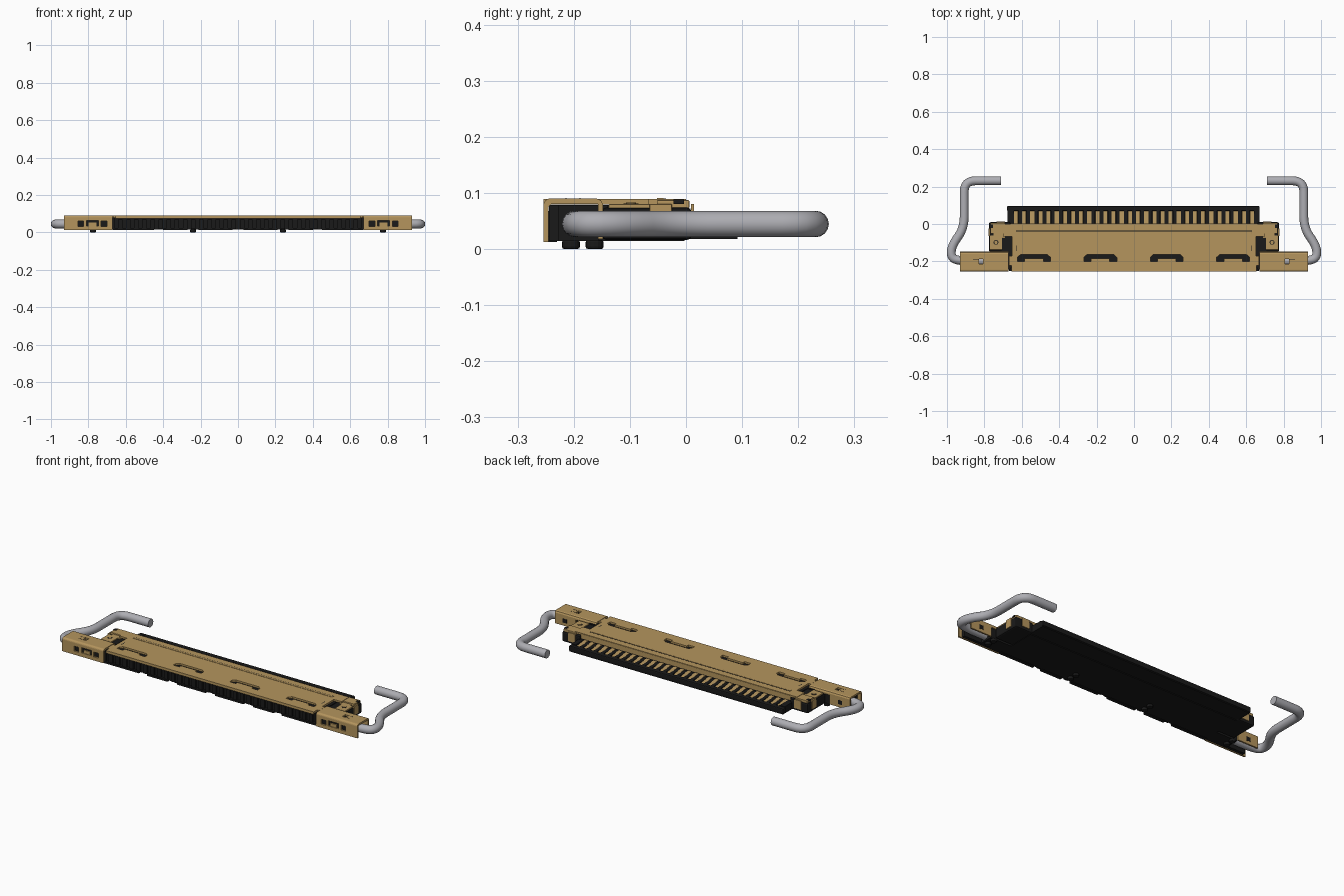
import bpy, bmesh, math
from mathutils import Vector

if "Cube" in bpy.data.objects:
    bpy.data.objects.remove(bpy.data.objects["Cube"])


def material(name, rgb):
    m = bpy.data.materials.new(name)
    m.diffuse_color = (*rgb, 1)
    m.use_nodes = True
    m.node_tree.nodes["Principled BSDF"].inputs["Base Color"].default_value = m.diffuse_color
    return m


GOLD = material("gold_metal", (0.46, 0.30, 0.11))
BLACK = material("black_plastic", (0.010, 0.010, 0.010))
GREY = material("grey_wire", (0.42, 0.42, 0.45))


def box(x0, x1, y0, y1, z0, z1):
    return ('z', [(x0, y0), (x1, y0), (x1, y1), (x0, y1)], z0, z1)


def disc(x, y, r, z0, z1, n=16):
    return ('z', [(x + r * math.cos(i * math.tau / n), y + r * math.sin(i * math.tau / n))
                  for i in range(n)], z0, z1)


def build(name, solids, mat, mirror=False, bevel=0):
    """One object from extruded outlines: axis, 2D points, low, high."""
    bm = bmesh.new()
    for axis, pts, lo, hi in solids:
        for s in ((1, -1) if mirror else (1,)):
            place = (lambda p, h: (s * p[0], p[1], h)) if axis == 'z' else \
                    (lambda p, h: (s * h, p[0], p[1]))
            a = [bm.verts.new(place(p, lo)) for p in pts]
            b = [bm.verts.new(place(p, hi)) for p in pts]
            n = len(pts)
            bm.faces.new(a)
            bm.faces.new(b)
            for i in range(n):
                bm.faces.new((a[i], a[(i + 1) % n], b[(i + 1) % n], b[i]))
    bmesh.ops.recalc_face_normals(bm, faces=bm.faces)
    me = bpy.data.meshes.new(name)
    bm.to_mesh(me)
    bm.free()
    ob = bpy.data.objects.new(name, me)
    bpy.context.collection.objects.link(ob)
    me.materials.append(mat)
    if bevel:
        mod = ob.modifiers.new("bevel", 'BEVEL')
        mod.width, mod.segments = bevel, 2
    return ob


def cut(ob, cutter):
    mod = ob.modifiers.new("cut", 'BOOLEAN')
    mod.object, mod.operation, mod.solver = cutter, 'DIFFERENCE', 'EXACT'
    bpy.context.view_layer.objects.active = ob
    bpy.ops.object.modifier_apply(modifier=mod.name)
    bpy.data.objects.remove(cutter)


def rounded(pts, r, n=6):
    """Round the inner corners of an open path."""
    pts = [Vector(p) for p in pts]
    out = [pts[0]]
    for p, q, t in zip(pts, pts[1:], pts[2:]):
        a = q + (p - q).normalized() * min(r, (p - q).length * 0.48)
        b = q + (t - q).normalized() * min(r, (t - q).length * 0.48)
        out += [a.lerp(q, i / n).lerp(q.lerp(b, i / n), i / n) for i in range(n + 1)]
    return out + [pts[-1]]


# Main shell plate with a front lip, and U-shaped windows cut through
half = [(0.655, -0.254), (0.655, -0.222), (0.668, -0.222), (0.668, -0.172),
        (0.652, -0.172), (0.652, -0.068), (0.70, -0.068), (0.70, 0.0)]
outline = half + [(-x, y) for x, y in reversed(half)]
plate = build("top_shell_plate", [('z', outline, 0.079, 0.089)], GOLD)
slots = []
for x in (-0.535, -0.18, 0.175, 0.53):
    u = [(-.088, -.2), (-.05, -.2), (-.05, -.184), (.05, -.184), (.05, -.2), (.088, -.2),
         (.088, -.178), (.072, -.164), (-.072, -.164), (-.088, -.178)]
    slots.append(('z', [(x + a, b) for a, b in u], 0.07, 0.1))
cut(plate, build("slot_cutter", slots, BLACK))
build("front_lip", [box(-0.655, 0.655, -0.254, -0.246, 0.074, 0.0885)], GOLD)
build("back_lip", [box(-0.66, 0.66, -0.004, 0.002, 0.06, 0.087)], GOLD)
build("shell_ribs", [box(-0.63, 0.63, -0.052, -0.040, 0.088, 0.091)], GOLD, bevel=0.001)
build("shell_grooves", [box(-0.63, 0.63, -0.040, -0.036, 0.0885, 0.0895)] +
      [box(x - 0.002, x + 0.002, -0.145, -0.115, 0.0885, 0.0893) for x in (-0.63, 0.63)], BLACK)

# End shells: bent sheet profile extruded along x, with windows in the front wall
corner = [(-0.254, 0.012)] + [(-0.242 - 0.012 * math.cos(a), 0.078 + 0.012 * math.sin(a))
                              for a in [i * math.pi / 12 for i in range(7)]]
bend = corner + [(-0.160, 0.09), (-0.152, 0.087), (-0.148, 0.079), (-0.148, 0.07),
                 (-0.157, 0.07), (-0.157, 0.08), (-0.240, 0.08), (-0.245, 0.075), (-0.245, 0.012)]
ends = build("end_shells", [('x', bend, 0.670, 0.930)], GOLD, mirror=True)
cut(ends, build("end_window_cutter",
                [box(0.700, 0.732, -0.27, -0.244, 0.032, 0.060),
                 box(0.745, 0.810, -0.27, -0.244, 0.034, 0.064),
                 box(0.826, 0.856, -0.27, -0.244, 0.032, 0.060),
                 box(0.808, 0.828, -0.215, -0.188, 0.07, 0.1)], BLACK, mirror=True))
build("end_window_tabs", [box(0.757, 0.798, -0.251, -0.245, 0.034, 0.052)], GOLD, mirror=True)
build("end_back_walls", [box(0.800, 0.930, -0.157, -0.148, 0.018, 0.072)], GOLD, mirror=True)
build("end_back_holes", [box(0.855, 0.880, -0.149, -0.147, 0.035, 0.058)], BLACK, mirror=True)
build("end_top_marks", [box(0.828, 0.860, -0.190, -0.188, 0.0895, 0.0905),
                        box(0.828, 0.860, -0.215, -0.213, 0.0895, 0.0905)], BLACK, mirror=True)

# Plastic body, side blocks and arms inside the end shells
build("body", [box(-0.668, 0.668, -0.236, -0.003, 0.014, 0.0785)], BLACK)
build("body_ears", [box(0.66, 0.775, -0.150, 0.010, 0.016, 0.074)], BLACK, mirror=True, bevel=0.008)
build("end_arms", [box(0.66, 0.800, -0.2445, -0.155, 0.014, 0.078),
                   box(0.800, 0.910, -0.2445, -0.226, 0.014, 0.078)], BLACK, mirror=True)
build("ear_steps", [box(0.66, 0.71, -0.172, -0.14, 0.04, 0.0785)], BLACK, mirror=True)

# Gold ear plates with a pin hole, back tab and folded side
build("ear_plates", [('z', [(0.705, -0.138), (0.770, -0.138), (0.770, -0.062), (0.752, -0.062),
                            (0.752, -0.05), (0.690, -0.05), (0.690, -0.075), (0.705, -0.075)], 0.072, 0.080),
                     box(0.690, 0.768, -0.052, 0.006, 0.072, 0.087),
                     box(0.770, 0.779, -0.065, -0.025, 0.03, 0.080)], GOLD, mirror=True, bevel=0.002)
build("ear_holes", [disc(0.738, -0.098, 0.013, 0.079, 0.081),
                    box(0.755, 0.772, -0.022, -0.004, 0.08, 0.088)], BLACK, mirror=True)
build("ear_pins", [disc(0.738, -0.098, 0.009, 0.079, 0.083)], GOLD, mirror=True)
build("ear_back_tabs", [box(0.69, 0.735, 0.009, 0.014, 0.03, 0.08)], GOLD, mirror=True)

# Mating face: dividers between contacts and a broken lower lip
N, PITCH = 30, 0.0435
xs = [(i - (N - 1) / 2) * PITCH for i in range(N)]
build("front_dividers", [box(x - 0.012, x + 0.012, -0.246, -0.235, 0.018, 0.068) for x in xs], BLACK)
edges = [-0.668, -0.45, -0.40, -0.27, -0.21, -0.03, 0.03, 0.21, 0.27, 0.40, 0.45, 0.668]
build("lower_lip", [box(a, b, -0.250, -0.230, 0.012, 0.022)
                    for a, b in zip(edges[::2], edges[1::2])], BLACK)
build("bottom_feet", [disc(x, y, 0.016, 0.0, 0.016) for x in (0.24, 0.775)
                      for y in (-0.205, -0.163)], BLACK, mirror=True, bevel=0.004)

# Rear comb: plastic tray, teeth and gold contact tails
build("comb_tray", [box(-0.675, 0.670, -0.01, 0.092, 0.018, 0.038)], BLACK)
build("comb_bar", [box(-0.680, 0.672, 0.070, 0.096, 0.022, 0.052)], BLACK, bevel=0.005)
build("comb_teeth", [box(x + 0.012, x + 0.0315, -0.005, 0.075, 0.03, 0.052) for x in xs[:-1]] +
      [box(-0.675, xs[0] - 0.012, -0.005, 0.075, 0.03, 0.056),
       box(xs[-1] + 0.012, 0.670, -0.005, 0.075, 0.03, 0.056)], BLACK)
build("contact_tails", [('x', [(-0.005, 0.044), (0.072, 0.036), (0.072, 0.046), (-0.005, 0.056)],
                         x - 0.011, x + 0.011) for x in xs], GOLD)

# Pull-bar wire arms
path = [(0.800, -0.198), (0.925, -0.198), (0.978, -0.182), (0.976, -0.118), (0.908, -0.022),
        (0.908, 0.231), (0.712, 0.231)]
for side, s in (("right", 1), ("left", -1)):
    cu = bpy.data.curves.new("wire_arm_" + side, 'CURVE')
    cu.dimensions = '3D'
    cu.bevel_depth, cu.bevel_resolution, cu.use_fill_caps = 0.0235, 6, True
    pts = rounded([(s * x, y, 0.0445) for x, y in path], 0.06)
    sp = cu.splines.new('POLY')
    sp.points.add(len(pts) - 1)
    for p, v in zip(sp.points, pts):
        p.co = (*v, 1)
    ob = bpy.data.objects.new("wire_arm_" + side, cu)
    bpy.context.collection.objects.link(ob)
    cu.materials.append(GREY)
    bpy.ops.object.select_all(action='DESELECT')
    ob.select_set(True)
    bpy.context.view_layer.objects.active = ob
    bpy.ops.object.convert(target='MESH')
    bpy.ops.object.shade_smooth_by_angle(angle=math.radians(40))
